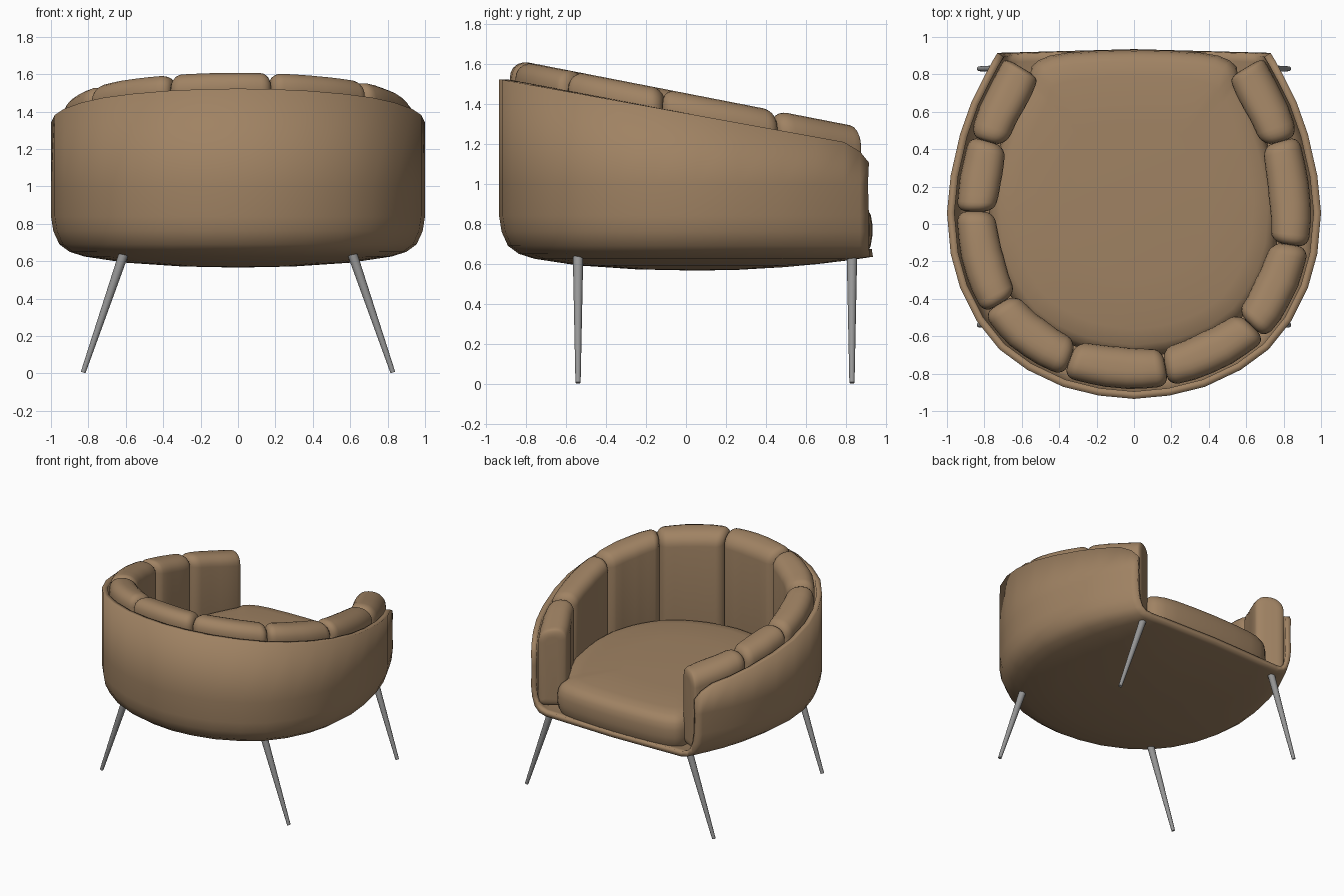
import bpy, bmesh, math
from mathutils import Vector

if "Cube" in bpy.data.objects:
    bpy.data.objects.remove(bpy.data.objects["Cube"])


def material(name, rgb):
    m = bpy.data.materials.new(name)
    m.diffuse_color = (*rgb, 1)
    m.use_nodes = True
    m.node_tree.nodes["Principled BSDF"].inputs["Base Color"].default_value = m.diffuse_color
    return m


BROWN = material("tan brown fabric", (0.35, 0.225, 0.125))
GREY = material("grey metal", (0.31, 0.31, 0.31))


def make(name, bm, mat, angle=40):
    me = bpy.data.meshes.new(name)
    bm.to_mesh(me)
    bm.free()
    ob = bpy.data.objects.new(name, me)
    bpy.context.collection.objects.link(ob)
    me.materials.append(mat)
    bpy.ops.object.select_all(action='DESELECT')
    ob.select_set(True)
    bpy.context.view_layer.objects.active = ob
    bpy.ops.object.shade_smooth_by_angle(angle=math.radians(angle))
    return ob


def bridge(bm, rings):
    """Skin closed rings and cap both ends."""
    n = len(rings[0])
    for a, b in zip(rings, rings[1:]):
        for i in range(n):
            m = (i + 1) % n
            bm.faces.new((a[i], a[m], b[m], b[i]))
    bm.faces.new(rings[0])
    bm.faces.new(rings[-1])
    bmesh.ops.recalc_face_normals(bm, faces=bm.faces)


# Plan outline of the shell: right half from front to back, then mirrored
half = [(0.73, 0.915), (0.757, 0.87), (0.80, 0.79), (0.87, 0.65), (0.93, 0.48),
        (0.98, 0.26), (1.0, 0.06), (0.98, -0.16), (0.93, -0.34), (0.84, -0.52),
        (0.72, -0.67), (0.57, -0.78), (0.38, -0.87), (0.19, -0.917), (0.0, -0.935)]
arc = [Vector(p) for p in half] + [Vector((-x, y)) for x, y in half[-2::-1]]
YC = 0.05


def vertex_normal(i):
    t = arc[min(i + 1, len(arc) - 1)] - arc[max(i - 1, 0)]
    return Vector((t.y, -t.x)).normalized()


norms = [vertex_normal(i) for i in range(len(arc))]   # pointing inward
if norms[6].x > 0:
    norms = [-n for n in norms]


def sample(t):
    i = min(int(t), len(arc) - 2)
    f = t - i
    return arc[i].lerp(arc[i + 1], f), norms[i].lerp(norms[i + 1], f).normalized()


# Outer shell: slanted rim, upright wall, rounded base, open front
def rim(y):
    return 1.522 - 0.182 * (y + 0.93) - 0.08 * (max(0, y - 0.79) / 0.125) ** 2


levels = [(1, None), (1, 1.0), (1, 0.84), (0.987, 0.76), (0.955, 0.69), (0.9, 0.65),
          (0.82, 0.625), (0.6, 0.592), (0.3, 0.572), (0, 0.566)]
bm = bmesh.new()
rows = []
for s, z in levels:
    row = []
    for p in arc:
        zz = rim(p.y) if z is None else z
        y = p.y
        if y < YC:
            y = YC + (y - YC) * s
        elif s < 1:
            zz = max(zz, 0.566 + 0.07 * ((y - YC) / 0.87) ** 2)
            y += 0.02 * (1 - s) * (y - YC) / 0.87
        if z == 1.0 and p.y > 0.9:
            y -= 0.005
        row.append(bm.verts.new((p.x * s, y, zz)))
    rows.append(row)
for a, b in zip(rows, rows[1:]):
    for i in range(len(arc) - 1):
        bm.faces.new((a[i], a[i + 1], b[i + 1], b[i]))
bmesh.ops.remove_doubles(bm, verts=bm.verts, dist=0.0005)
bmesh.ops.recalc_face_normals(bm, faces=bm.faces)
bm.normal_update()
wall = max(bm.faces, key=lambda f: f.calc_center_median().z)
c = wall.calc_center_median()
if wall.normal.x * c.x + wall.normal.y * c.y < 0:
    bmesh.ops.reverse_faces(bm, faces=bm.faces)
shell = make("outer_shell", bm, BROWN)
sol = shell.modifiers.new("thickness", 'SOLIDIFY')
sol.thickness = 0.04
sol.offset = -1


# Upholstered panels around the inside, split at these centre-line points
splits = [(0.66, 0.89), (0.80, 0.45), (0.83, -0.11), (0.61, -0.53), (0.17, -0.77),
          (-0.345, -0.73), (-0.69, -0.41), (-0.86, 0.07), (-0.80, 0.45), (-0.66, 0.89)]


def nearest(p):
    def dist(k):
        q, n = sample(k * 0.02)
        return (q + n * 0.16 - Vector(p)).length
    return min(range(int((len(arc) - 1) / 0.02)), key=dist) * 0.02


def section(d, bulge):
    """Panel cross-section (offset from shell, height, is_top), inset by d."""
    u0, u1 = 0.05 + d, 0.25 + bulge - d
    out = []
    for cu, rad, a0, top in ((u0, 0.095, 180, 1), (u1, 0.085, 90, 1),
                             (u1, 0.05, 0, 0), (u0, 0.05, -90, 0)):
        r = max(rad - d, 0.008)
        cx = cu + r if cu == u0 else cu - r
        cz = -d - r if top else 0.685 + d + r
        for k in range(6):
            a = math.radians(a0 - 18 * k)
            out.append((cx + r * math.cos(a), cz + r * math.sin(a), top))
    return out


ts = [nearest(p) for p in splits]
for k, (t0, t1) in enumerate(zip(ts, ts[1:])):
    length = (Vector(splits[k]) - Vector(splits[k + 1])).length
    R = 0.055
    ends = [(R * (1 - math.cos(math.radians(a))), R * (1 - math.sin(math.radians(a))))
            for a in (0, 18, 36, 54, 72, 90)]
    steps = [(e / length, d) for e, d in ends]
    steps += [(f, 0) for f in (0.25, 0.4, 0.5, 0.6, 0.75)]
    steps += [(1 - e / length, d) for e, d in reversed(ends)]
    bm = bmesh.new()
    slices = []
    for f, d in steps:
        p, n = sample(t0 + (t1 - t0) * f)
        ring = []
        for u, z, top in section(d, 0.02 * math.sin(math.pi * f)):
            q = p + n * u
            if top:
                z += 1.605 - 0.195 * (q.y + 0.78)
            ring.append(bm.verts.new((q.x, q.y, z)))
        slices.append(ring)
    bridge(bm, slices)
    make("back_panel_%d" % (k + 1), bm, BROWN, 50)


# Seat cushion: inner outline with a rounded front, stacked in scaled rings
outline = []
for k in range(49):
    p, n = sample(k * (len(arc) - 1) / 48)
    q = p + n * 0.22
    if q.y < 0.8:
        outline.append(q)
front = [(0.55, 0.84), (0.51, 0.875), (0.45, 0.9), (0.35, 0.917), (0.18, 0.928), (0, 0.932)]
outline += [Vector((-x, y)) for x, y in front] + [Vector(p) for p in front[-2::-1]]
bm = bmesh.new()
rings = []
for s, z in ((0.97, 0.655), (0.99, 0.69), (1, 0.74), (1, 0.8), (0.99, 0.845), (0.965, 0.878),
             (0.92, 0.9), (0.82, 0.914), (0.5, 0.925)):
    rings.append([bm.verts.new((p.x * s, 0.13 + (p.y - 0.13) * s, z)) for p in outline])
bridge(bm, rings)
make("seat_cushion", bm, BROWN, 50)


# Four splayed tapered legs
for side in (-1, 1):
    for label, y in (("front", -0.54), ("rear", 0.83)):
        top, foot = Vector((side * 0.612, y, 0.637)), Vector((side * 0.828, y, 0.005))
        axis = top - foot
        bm = bmesh.new()
        bmesh.ops.create_cone(bm, cap_ends=True, segments=16, radius1=0.013,
                              radius2=0.026, depth=axis.length)
        bm.transform(axis.to_track_quat('Z', 'Y').to_matrix().to_4x4())
        bmesh.ops.translate(bm, verts=bm.verts, vec=(top + foot) / 2)
        make("%s_leg_%s" % (label, "left" if side < 0 else "right"), bm, GREY)
